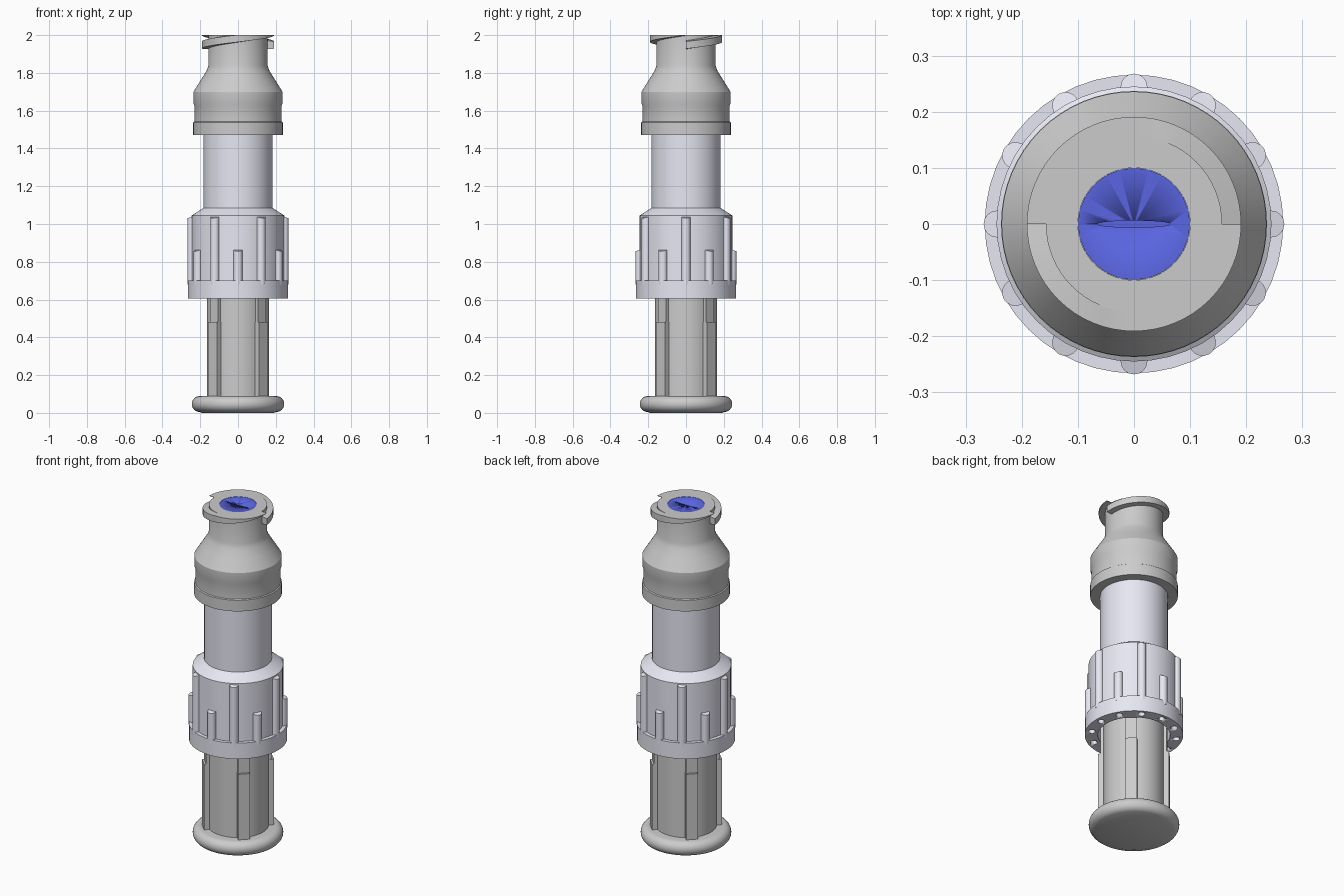
import bpy, bmesh, math
from math import sin, cos, pi, radians

if "Cube" in bpy.data.objects:
    bpy.data.objects.remove(bpy.data.objects["Cube"])


def material(name, rgb):
    m = bpy.data.materials.new(name)
    m.diffuse_color = (*rgb, 1)
    m.use_nodes = True
    m.node_tree.nodes["Principled BSDF"].inputs["Base Color"].default_value = m.diffuse_color
    return m


LILAC = material("pale_lilac", (0.80, 0.80, 0.90))
BLUE = material("blue", (0.10, 0.13, 0.75))


def finish(name, bm, mat=None, angle=30):
    bmesh.ops.remove_doubles(bm, verts=bm.verts, dist=1e-5)
    bmesh.ops.recalc_face_normals(bm, faces=bm.faces)
    me = bpy.data.meshes.new(name)
    bm.to_mesh(me)
    bm.free()
    ob = bpy.data.objects.new(name, me)
    bpy.context.collection.objects.link(ob)
    if mat:
        me.materials.append(mat)
    bpy.ops.object.select_all(action='DESELECT')
    bpy.context.view_layer.objects.active = ob
    ob.select_set(True)
    bpy.ops.object.shade_smooth_by_angle(angle=radians(angle))
    return ob


def lathe(name, profile, mat=None, steps=64):
    """Revolve (radius, z) points around the z axis."""
    bm = bmesh.new()
    vs = [bm.verts.new((r, 0, z)) for r, z in profile]
    es = [bm.edges.new(p) for p in zip(vs, vs[1:])]
    bmesh.ops.spin(bm, geom=vs + es, axis=(0, 0, 1), cent=(0, 0, 0),
                   angle=2 * pi, steps=steps, use_merge=True)
    return finish(name, bm, mat)


def prism(bm, outline, z0, z1, turn=0, drop=0):
    """Extrude an outline upward, turned about z; drop slopes the top outward."""
    c, s = cos(turn), sin(turn)
    x0 = min(x for x, y in outline)
    low = [bm.verts.new((x * c - y * s, x * s + y * c, z0)) for x, y in outline]
    top = [bm.verts.new((x * c - y * s, x * s + y * c, z1 - drop * (x - x0)))
           for x, y in outline]
    bm.faces.new(low[::-1])
    bm.faces.new(top)
    n = len(outline)
    for i in range(n):
        j = (i + 1) % n
        bm.faces.new((low[i], low[j], top[j], top[i]))


def cut(ob, cutter):
    m = ob.modifiers.new("cut", 'BOOLEAN')
    m.operation, m.object, m.solver = 'DIFFERENCE', cutter, 'EXACT'
    bpy.context.view_layer.objects.active = ob
    bpy.ops.object.modifier_apply(modifier=m.name)
    bpy.data.objects.remove(cutter)


def disc(r, cx=0, n=16):
    return [(cx + r * cos(2 * pi * i / n), r * sin(2 * pi * i / n)) for i in range(n)]


# Base flange with rounded rim
rim = [(0.203 + 0.042 * cos(a), 0.047 + 0.042 * sin(a))
       for a in (pi * (i / 12 - 0.5) for i in range(13))]
lathe("base_flange", [(0, 0.0)] + [(0.19, 0.0)] + rim + [(0, 0.089)])

# Lower shaft
lathe("lower_shaft", [(0, 0.08), (0.165, 0.08), (0.165, 1.0), (0, 1.0)])

# Four diagonal shaft ribs, each stepping in near the top
bm = bmesh.new()
for k in range(4):
    a = pi / 4 + k * pi / 2
    for r, w, z0, z1 in ((0.192, 0.033, 0.08, 0.48), (0.18, 0.031, 0.48, 0.68)):
        prism(bm, [(0.14, -w), (r, -w), (r, w), (0.14, w)], z0, z1, a)
finish("shaft_ribs", bm)

# Grip collar, hollow underneath, with a ring of holes in its lower face
collar = lathe("grip_collar", [
    (0, 0.98), (0.195, 0.98), (0.195, 0.605), (0.266, 0.605), (0.266, 0.70),
    (0.245, 0.70), (0.245, 1.045), (0.183, 1.085), (0, 1.085)], LILAC, 48)
bm = bmesh.new()
for k in range(12):
    prism(bm, disc(0.019, 0.231), 0.55, 0.66, k * pi / 6)
cut(collar, finish("hole_cutter", bm))

# Rounded grip ribs, alternating tall and short
bm = bmesh.new()
for k in range(12):
    prism(bm, disc(0.024, 0.244), 0.68, 0.87 if k % 2 else 1.045, k * pi / 6, 0.3)
finish("grip_ribs", bm, LILAC)

# Middle tube
lathe("middle_tube", [(0, 1.07), (0.183, 1.07), (0.183, 1.48), (0, 1.48)], LILAC)

# Upper housing: banded skirt, shoulder, neck and bore
lathe("upper_housing", [
    (0, 1.472), (0.237, 1.472), (0.237, 1.538), (0.231, 1.542), (0.231, 1.625),
    (0.236, 1.64), (0.236, 1.70), (0.197, 1.762), (0.167, 1.81), (0.157, 1.838),
    (0.157, 2.0), (0.10, 2.0), (0.10, 1.86), (0, 1.86)])

# Double-start thread, rising half a turn and cut off level with the top
bm = bmesh.new()
N = 32
for start in (0, pi):
    rings = []
    for i in range(N + 1):
        t = i / N
        a = start + pi * t
        low = 1.928 + 0.071 * t
        high = min(2.0, low + 0.038)
        section = [(0.15, low - 0.002), (0.191, low), (0.191, high),
                   (0.15, min(2.0, high + 0.006))]
        rings.append([bm.verts.new((r * cos(a), r * sin(a), z)) for r, z in section])
    for p, q in zip(rings, rings[1:]):
        for j in range(4):
            bm.faces.new((p[j], p[(j + 1) % 4], q[(j + 1) % 4], q[j]))
    bm.faces.new(rings[0])
    bm.faces.new(rings[-1][::-1])
finish("neck_thread", bm)

# Blue seal with a lens-shaped slit
seal = lathe("seal", [(0, 1.86), (0.10, 1.86), (0.10, 1.999), (0, 1.999)], BLUE, 24)
bm = bmesh.new()
lens = [(0.065 * cos(2 * pi * i / 24), 0.006 * sin(2 * pi * i / 24)) for i in range(24)]
prism(bm, lens, 1.90, 2.05)
cut(seal, finish("slit_cutter", bm))
